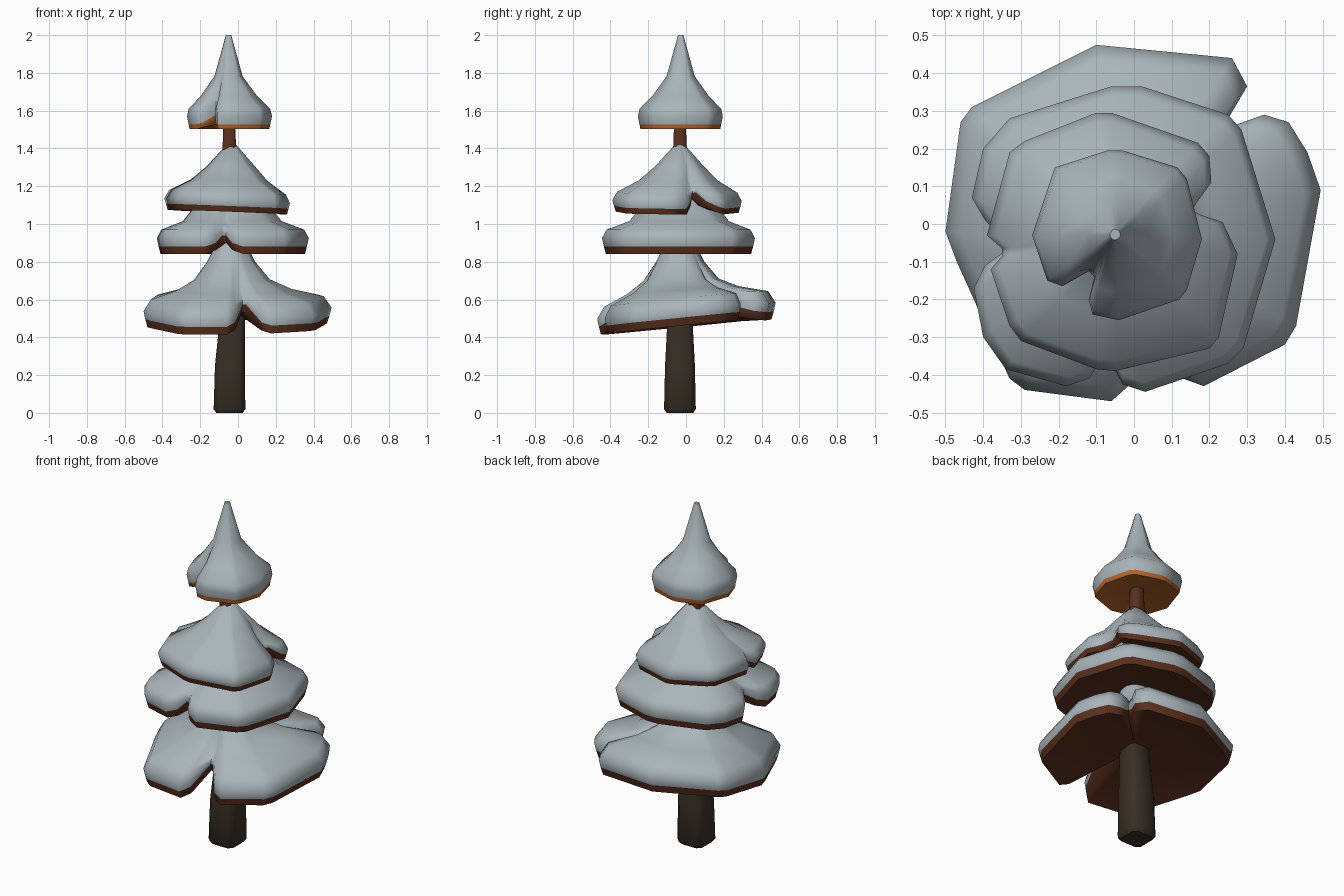
import bpy, bmesh, math


def material(name, rgb):
    m = bpy.data.materials.new(name)
    m.diffuse_color = (*rgb, 1)
    return m


snow = material("snow", (0.40, 0.46, 0.49))
brown = material("red_brown", (0.105, 0.030, 0.013))
orange = material("orange", (0.46, 0.13, 0.023))
bark = material("dark_bark", (0.041, 0.029, 0.019))


def finish(name, bm, mats, angle):
    bmesh.ops.recalc_face_normals(bm, faces=bm.faces)
    me = bpy.data.meshes.new(name)
    bm.to_mesh(me)
    bm.free()
    for m in mats:
        me.materials.append(m)
    ob = bpy.data.objects.new(name, me)
    bpy.context.collection.objects.link(ob)
    bpy.ops.object.select_all(action='DESELECT')
    ob.select_set(True)
    bpy.context.view_layer.objects.active = ob
    bpy.ops.object.shade_smooth_by_angle(angle=math.radians(angle))
    return ob


def bridge(bm, a, b, mat):
    n = len(a)
    for i in range(n):
        j = (i + 1) % n
        bm.faces.new((a[i], a[j], b[j], b[i])).material_index = mat


def tier(name, centre, z0, tilt, radius, hollow, outline, profile, rim_mat):
    """Lobed skirt: outline points (x, y[, lift]); profile rings
    (scale, height, roundness, lift share). First band is the rim."""
    cx, cy = centre
    bm = bmesh.new()
    rings = []
    for s, dz, rnd, share in profile:
        ring = []
        for p in outline:
            dx, dy = p[0] - cx, p[1] - cy
            d = math.hypot(dx, dy)
            k = s * ((1 - rnd) * d + rnd * radius) / d
            lift = p[2] if len(p) > 2 else 0
            t = s * (tilt[0] * p[0] + tilt[1] * p[1]) * (1 - rnd)
            ring.append(bm.verts.new((cx + dx * k, cy + dy * k, z0 + dz + lift * share + t)))
        rings.append(ring)
    for i in range(len(rings) - 1):
        bridge(bm, rings[i], rings[i + 1], 1 if i == 0 else 0)
    bm.faces.new(rings[-1])
    # hollow underside fan
    c = bm.verts.new((cx, cy, z0 + hollow))
    r = rings[0]
    for i in range(len(r)):
        bm.faces.new((r[i], r[(i + 1) % len(r)], c)).material_index = 1
    return finish(name, bm, [snow, rim_mat], 62)


# Trunk: chamfered square sections (centre x, centre y, half width, z)
bm = bmesh.new()
rings = []
for cx, cy, h, z in [(-.045, -.032, .070, 0), (-.045, -.032, .084, .02), (-.043, -.032, .079, .25),
                     (-.030, -.032, .066, .5), (-.040, -.032, .048, 1.0), (-.046, -.032, .036, 1.4),
                     (-.046, -.032, .030, 1.56)]:
    f = h * .68
    pts = [(h, -f), (h, f), (f, h), (-f, h), (-h, f), (-h, -f), (-f, -h), (f, -h)]
    rings.append([bm.verts.new((cx + x, cy + y, z)) for x, y in pts])
for i in range(len(rings) - 1):
    bridge(bm, rings[i], rings[i + 1], 1 if i >= 4 else 0)
bm.faces.new(rings[0])
bm.faces.new(rings[-1])
finish("trunk", bm, [bark, brown], 50)

# Bottom tier, notched at front and back right
tier("bottom_branches", (-.035, -.03), .46, (.01, .1), .46, .09,
     [(-.43, .31), (-.10, .475, -.01), (.26, .44, -.015), (.30, .365), (.25, .28, .03),
      (.235, .235, .05), (.275, .265, .02), (.345, .29), (.41, .27), (.46, .19), (.495, .09),
      (.43, -.27), (.40, -.32), (.185, -.43), (.13, -.41, .015), (.045, -.30, .10), (.025, -.29, .10),
      (-.015, -.43, .02), (-.06, -.47), (-.29, -.44), (-.33, -.41), (-.47, -.10), (-.50, -.02),
      (-.46, .27)],
     [(.955, 0, 0, 1), (.98, .042, 0, 1), (1, .085, 0, .7), (.92, .145, 0, .3), (.63, .19, .3, 0),
      (.43, .245, .7, 0), (.28, .34, 1, 0), (.2, .41, 1, 0), (.04, .62, 1, 0)], brown)

# Second tier, notched at front and left
tier("lower_middle_branches", (-.035, -.035), .85, (0, 0), .39, .07,
     [(-.06, .365), (.02, .365), (.25, .29), (.285, .25), (.375, -.04), (.29, -.33), (.25, -.37),
      (.03, -.445), (-.03, -.425, .02), (-.065, -.36, .06), (-.085, -.36, .06), (-.12, -.41, .02),
      (-.18, -.43), (-.34, -.385), (-.40, -.30), (-.425, -.17), (-.395, -.11, .02), (-.34, -.07, .05),
      (-.34, -.045, .05), (-.395, .01, .02), (-.43, .07), (-.40, .20), (-.33, .28)],
     [(.95, -.008, 0, 1), (.975, .03, 0, 1), (1, .075, 0, .8), (.94, .12, 0, .4), (.66, .165, .3, 0),
      (.5, .25, .8, 0), (.3, .33, 1, 0), (.05, .43, 1, 0)], brown)

# Third tier, notched at right and slightly at left
tier("upper_middle_branches", (-.035, -.033), 1.06, (-.04, -.01), .32, .06,
     [(-.10, .295), (-.06, .295), (.17, .215), (.20, .18, .01), (.205, .11, .04), (.165, .055, .085),
      (.155, .035, .08), (.175, .025, .04), (.235, .005), (.275, -.08), (.225, -.30), (.20, -.33),
      (-.05, -.39), (-.10, -.385), (-.30, -.31), (-.33, -.27), (-.38, -.12), (-.35, -.085, .02),
      (-.35, -.065, .02), (-.39, -.03), (-.33, .19), (-.29, .22)],
     [(.95, 0, 0, 1), (.975, .03, 0, 1), (1, .06, 0, .8), (.93, .105, 0, .4), (.62, .17, .3, 0),
      (.40, .245, .8, 0), (.08, .36, 1, 0)], brown)

# Top tier, notched at front left
tier("top_branches", (-.05, -.028), 1.502, (0, 0), .22, .04,
     [(-.21, .15), (-.07, .195), (-.03, .195), (.115, .15), (.14, .12), (.18, -.04), (.14, -.175),
      (.12, -.20), (-.04, -.255), (-.11, -.24), (-.12, -.20), (-.105, -.14, .03),
      (-.12, -.125, .05), (-.19, -.165, .01), (-.23, -.15), (-.27, -.03)],
     [(.94, 0, 0, 1), (.96, .026, 0, 1), (1, .068, 0, .6), (.96, .108, 0, .3), (.68, .173, .45, 0),
      (.34, .28, 1, 0), (.065, .498, 1, 0)], orange)
